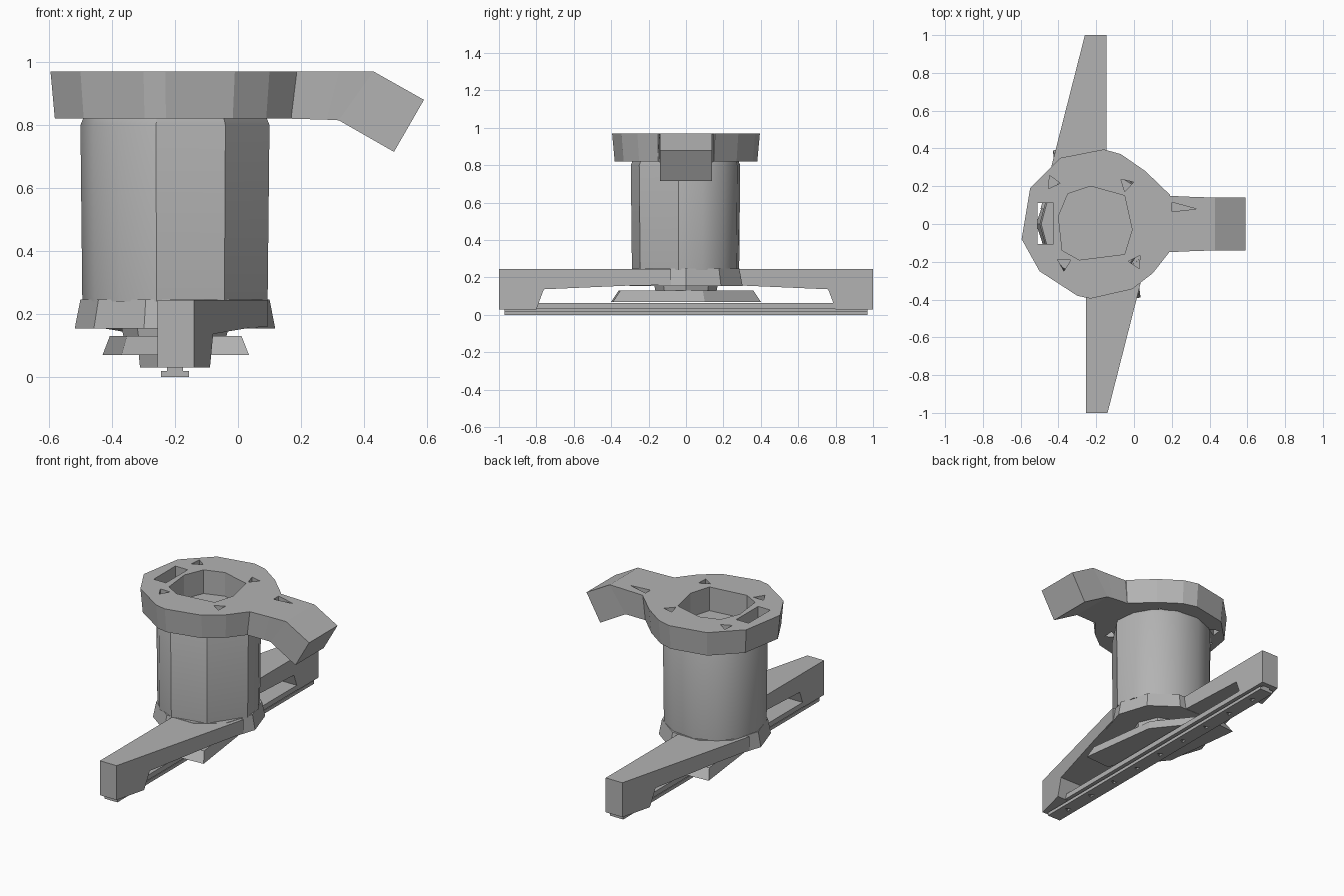
import bpy, bmesh, math

if "Cube" in bpy.data.objects:
    bpy.data.objects.remove(bpy.data.objects["Cube"])

grey = bpy.data.materials.new("plain_grey")
grey.use_nodes = True
grey.diffuse_color = (0.45, 0.45, 0.45, 1)
grey.node_tree.nodes["Principled BSDF"].inputs["Base Color"].default_value = (0.45, 0.45, 0.45, 1)

CX = -0.2  # axis of the round parts


def loft(name, rings):
    """Skin a list of equal-length vertex rings and cap both ends."""
    bm = bmesh.new()
    loops = [[bm.verts.new(p) for p in ring] for ring in rings]
    n = len(loops[0])
    for a, b in zip(loops, loops[1:]):
        for i in range(n):
            j = (i + 1) % n
            bm.faces.new((a[i], a[j], b[j], b[i]))
    bm.faces.new(loops[0])
    bm.faces.new(loops[-1])
    bmesh.ops.recalc_face_normals(bm, faces=bm.faces)
    mesh = bpy.data.meshes.new(name)
    bm.to_mesh(mesh)
    bm.free()
    mesh.materials.append(grey)
    obj = bpy.data.objects.new(name, mesh)
    bpy.context.collection.objects.link(obj)
    return obj


def prism(name, outline, levels):
    """Stack an outline at (height, scale) levels, scaling about the axis."""
    return loft(name, [[(CX + (x - CX) * s, y * s, z) for x, y in outline]
                       for z, s in levels])


def ngon(sides, r, cx=CX, cy=0, turn=0):
    return [(cx + r * math.cos(turn + math.tau * i / sides),
             cy + r * math.sin(turn + math.tau * i / sides)) for i in range(sides)]


def box(name, x0, x1, y0, y1, z0, z1):
    return prism(name, [(x0, y0), (x1, y0), (x1, y1), (x0, y1)], [(z0, 1), (z1, 1)])


def cut(target, cutter):
    mod = target.modifiers.new("cut", 'BOOLEAN')
    mod.operation = 'DIFFERENCE'
    mod.object = cutter
    bpy.context.view_layer.objects.active = target
    bpy.ops.object.modifier_apply(modifier=mod.name)
    bpy.data.objects.remove(cutter)


# Top ring with octagonal well, slot and small triangular holes
ring = prism("top_ring", [
    (-0.16, 0.395), (-0.07, 0.37), (0.06, 0.28), (0.19, 0.155), (0.19, -0.145),
    (0.1, -0.26), (-0.01, -0.345), (-0.23, -0.395), (-0.3, -0.38), (-0.5, -0.25),
    (-0.595, -0.08), (-0.55, 0.19), (-0.39, 0.35)], [(0.82, 0.965), (0.97, 1)])
cut(ring, prism("well_cutter", [
    (-0.23, 0.2), (-0.05, 0.15), (-0.01, -0.03), (-0.05, -0.16), (-0.29, -0.19),
    (-0.38, -0.14), (-0.4, 0.04), (-0.35, 0.16)], [(0.7, 1), (1.1, 1)]))
cut(ring, box("slot_cutter", -0.51, -0.425, -0.105, 0.11, 0.7, 1.1))
for x, y, turn in ((-0.43, 0.22, 2), (-0.04, 0.21, 0.3), (-0.37, -0.21, 0.5), (0.01, -0.2, 1)):
    cut(ring, prism("hole_cutter", ngon(3, 0.04, x, y, turn), [(0.7, 1), (1.1, 1)]))

# Bent arm on the ring
arm_sections = [(0.17, 0.97, 0.17, 0.82, 0.15), (0.32, 0.97, 0.28, 0.817, 0.143),
                (0.43, 0.97, 0.32, 0.815, 0.14), (0.59, 0.88, 0.495, 0.715, 0.14)]
arm = loft("bent_arm", [[(xt, -w, zt), (xt, w, zt), (xb, w, zb), (xb, -w, zb)]
                        for xt, zt, xb, zb, w in arm_sections])
cut(arm, prism("notch_cutter", [(0.2, 0.065), (0.33, 0.08), (0.2, 0.115)],
               [(0.94, 1), (1.1, 1)]))

# Upright body, with a small chamfer under the ring
body = prism("body", [
    (0.1, -0.04), (-0.04, -0.25), (-0.26, -0.295), (-0.38, -0.24), (-0.46, -0.15),
    (-0.5, 0), (-0.46, 0.15), (-0.38, 0.24), (-0.25, 0.29), (-0.1, 0.275),
    (0.02, 0.2), (0.085, 0.09)], [(0.24, 0.98), (0.8, 1), (0.822, 0.97)])

# Hub and the narrower neck below it
prism("hub", ngon(10, 1), [(0.155, 0.318), (0.247, 0.3)])
prism("hub_neck", ngon(8, 0.17), [(0.08, 0.9), (0.16, 1)])

# Tapering wings with end legs, the second one turned half way round
wing_sections = [(1.0, 0.03), (0.8, 0.03), (0.76, 0.137), (0.3, 0.157), (0.08, 0.16)]
for name, turn in (("back_wing", 1), ("front_wing", -1)):
    sections = []
    for y, bottom in wing_sections:
        wide = 0.06 + (1 - y) * 0.255
        corners = [(-wide, bottom), (0.055, bottom), (0.055, 0.245), (-wide, 0.245)]
        sections.append([(CX + turn * x, turn * y, z) for x, z in corners])
    loft(name, sections)

# Skewed clamp plate beneath the hub
clamp = [(-0.43, 0.39), (-0.27, 0.4), (-0.03, 0.1), (0.035, -0.39), (-0.13, -0.4), (-0.37, -0.1)]
prism("clamp_plate", clamp, [(0.07, 1), (0.13, 0.9)])

# Long strip, neck and rail along the bottom
box("long_strip", -0.255, -0.145, -0.97, 0.97, 0.032, 0.063)
box("rail_neck", -0.225, -0.175, -0.97, 0.97, 0.015, 0.035)
rail = box("rail", -0.245, -0.155, -0.97, 0.97, 0, 0.02)
for i in range(-4, 5):
    cut(rail, prism("pit_cutter", ngon(3, 0.02, CX, i * 0.21), [(-0.05, 1), (0.012, 1)]))

# Soften only the shallow angles of the body
bpy.ops.object.select_all(action='DESELECT')
body.select_set(True)
bpy.context.view_layer.objects.active = body
bpy.ops.object.shade_smooth_by_angle(angle=math.radians(32))
